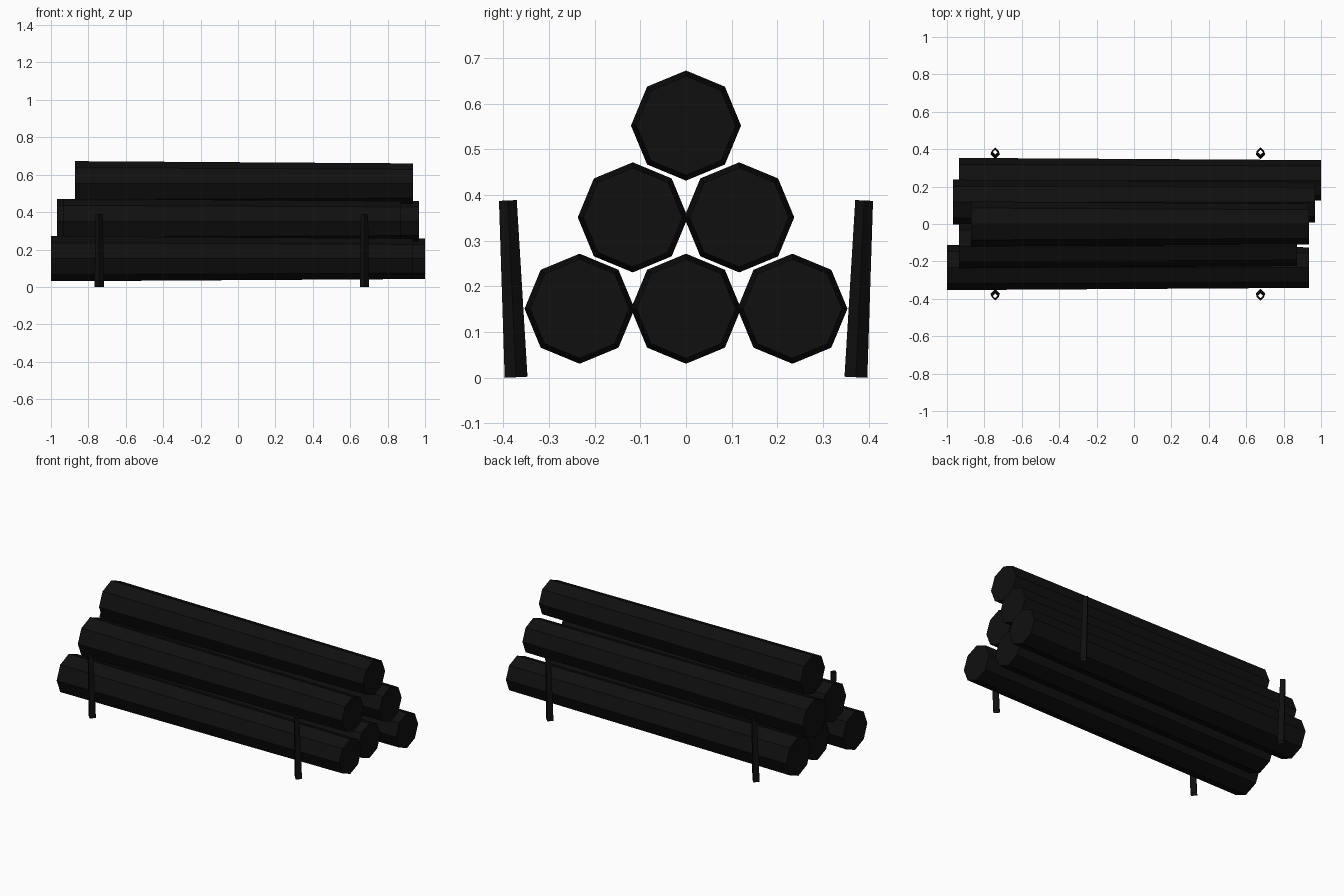
import bpy, bmesh, math
from mathutils import Matrix, Vector

if "Cube" in bpy.data.objects:
    bpy.data.objects.remove(bpy.data.objects["Cube"])


def material(name, rgb):
    m = bpy.data.materials.new(name)
    m.diffuse_color = (*rgb, 1)
    m.use_nodes = True
    m.node_tree.nodes["Principled BSDF"].inputs["Base Color"].default_value = m.diffuse_color
    return m


BLACK = material("charred_black", (0.005, 0.005, 0.005))


def tapered(name, start, end, r1, r2, sides, caps, turn=0.0):
    """Tapered prism running from start to end."""
    start, end = Vector(start), Vector(end)
    axis = end - start
    bm = bmesh.new()
    bmesh.ops.create_cone(bm, cap_ends=caps, segments=sides, radius1=r1, radius2=r2,
                          depth=axis.length, matrix=Matrix.Rotation(turn, 4, 'Z'))
    rot = Vector((0, 0, 1)).rotation_difference(axis).to_matrix().to_4x4()
    bm.transform(Matrix.Translation((start + end) / 2) @ rot)
    me = bpy.data.meshes.new(name)
    bm.to_mesh(me)
    bm.free()
    me.materials.append(BLACK)
    ob = bpy.data.objects.new(name, me)
    bpy.context.collection.objects.link(ob)
    return ob


# Stacked logs: row, y, z, left end, right end
logs = [
    ("bottom", -0.233, 0.151, -1.000, 0.936),
    ("bottom", 0.000, 0.151, -0.904, 0.904),
    ("bottom", 0.233, 0.151, -0.936, 1.000),
    ("middle", -0.1165, 0.351, -0.936, 0.872),
    ("middle", 0.1165, 0.351, -0.968, 0.968),
    ("top", 0.000, 0.552, -0.872, 0.936),
]
for i, (row, y, z, x0, x1) in enumerate(logs):
    tapered(f"{row}_log_{i + 1}", (x0, y, z), (x1, y, z), 0.1205, 0.1085, 8, True)

# Leaning side stakes: open four-sided tubes
for side, s in (("front", -1), ("back", 1)):
    for end, x in (("left", -0.742), ("right", 0.676)):
        tapered(f"{side}_{end}_stake", (x, s * 0.372, 0.001), (x, s * 0.390, 0.388),
                0.025, 0.0195, 4, False)
